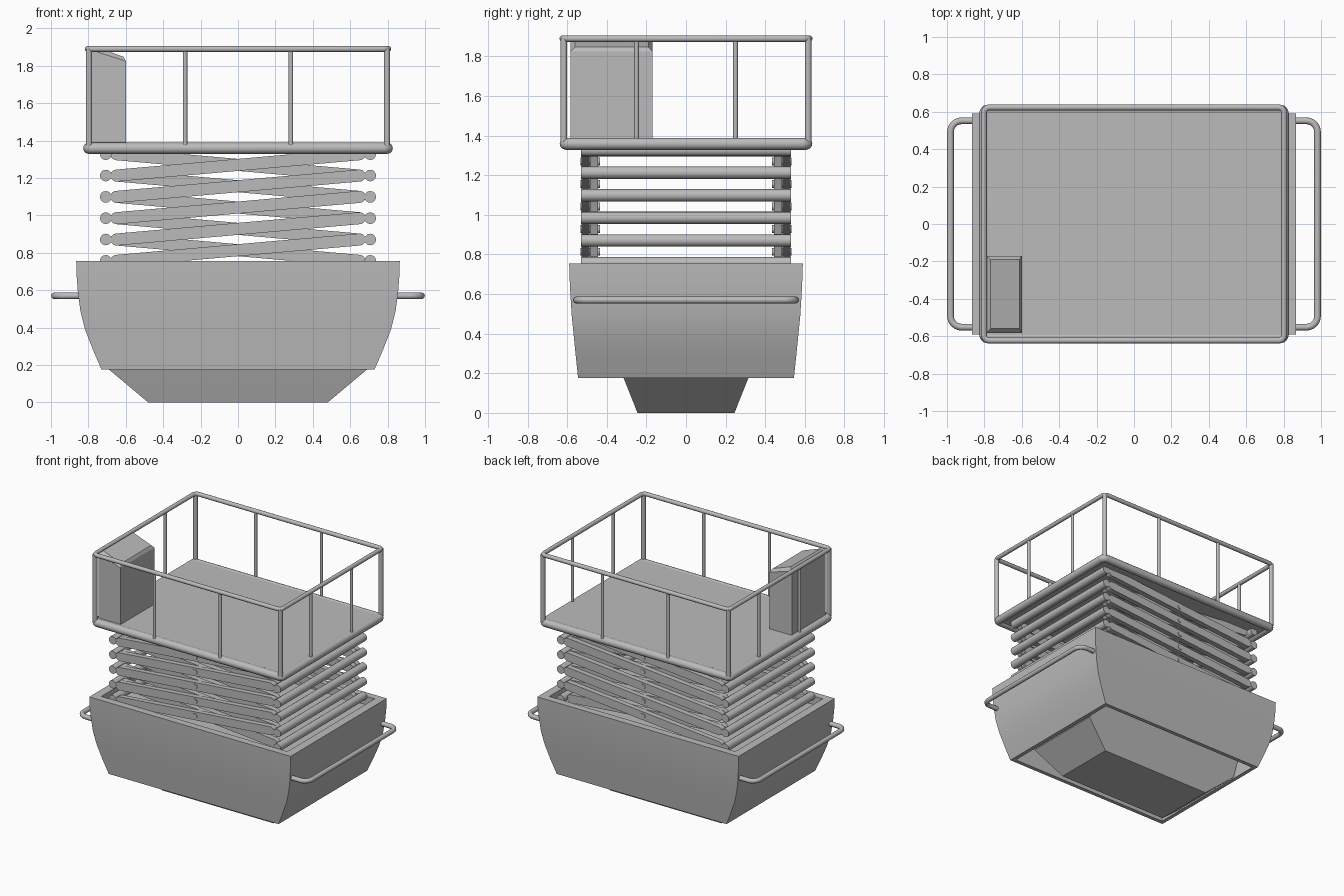
import bpy, bmesh, math
from mathutils import Vector

if "Cube" in bpy.data.objects:
    bpy.data.objects.remove(bpy.data.objects["Cube"])

grey = bpy.data.materials.new("plain grey")
grey.diffuse_color = (0.5, 0.5, 0.5, 1)
grey.use_nodes = True
grey.node_tree.nodes["Principled BSDF"].inputs["Base Color"].default_value = grey.diffuse_color


def finish(name, bm, angle=35):
    bmesh.ops.recalc_face_normals(bm, faces=bm.faces[:])
    me = bpy.data.meshes.new(name)
    bm.to_mesh(me)
    bm.free()
    me.materials.append(grey)
    ob = bpy.data.objects.new(name, me)
    bpy.context.collection.objects.link(ob)
    bpy.ops.object.select_all(action='DESELECT')
    ob.select_set(True)
    bpy.context.view_layer.objects.active = ob
    bpy.ops.object.shade_smooth_by_angle(angle=math.radians(angle))
    return ob


def loft(name, rings):
    """Stack of rectangles (half x, half y, z), capped at both ends."""
    bm = bmesh.new()
    loops = [[bm.verts.new((sx * a, sy * b, z)) for sx, sy in
              ((-1, -1), (1, -1), (1, 1), (-1, 1))] for a, b, z in rings]
    for lo, hi in zip(loops, loops[1:]):
        for i in range(4):
            j = (i + 1) % 4
            bm.faces.new((lo[i], lo[j], hi[j], hi[i]))
    bm.faces.new(loops[0])
    bm.faces.new(loops[-1])
    return finish(name, bm)


def prism(name, outline, y0, y1):
    """Extrude an xz outline from y0 to y1."""
    bm = bmesh.new()
    f = bm.faces.new([bm.verts.new((x, y0, z)) for x, z in outline])
    ext = bmesh.ops.extrude_face_region(bm, geom=[f])
    vs = [v for v in ext['geom'] if isinstance(v, bmesh.types.BMVert)]
    bmesh.ops.translate(bm, vec=(0, y1 - y0, 0), verts=vs)
    return finish(name, bm)


def rod(name, p, q, r, sides=16):
    p, q = Vector(p), Vector(q)
    bm = bmesh.new()
    bmesh.ops.create_cone(bm, cap_ends=True, segments=sides, radius1=r, radius2=r,
                          depth=(q - p).length)
    rot = Vector((0, 0, 1)).rotation_difference(q - p).to_matrix().to_4x4()
    bmesh.ops.transform(bm, matrix=rot, verts=bm.verts)
    bmesh.ops.translate(bm, vec=(p + q) / 2, verts=bm.verts)
    return finish(name, bm, 50)


def tube(name, pts, r, bend, closed=False):
    """Round tube along a path whose corners are rounded by bend."""
    pts = [Vector(p) for p in pts]
    n, path = len(pts), []
    for i, p in enumerate(pts):
        if not closed and i in (0, n - 1):
            path.append(p)
            continue
        a = p + (pts[i - 1] - p).normalized() * bend
        b = p + (pts[(i + 1) % n] - p).normalized() * bend
        c = a + b - p
        for k in range(7):
            t = k / 6 * math.pi / 2
            path.append(c + (a - c) * math.cos(t) + (b - c) * math.sin(t))
    cu = bpy.data.curves.new(name, 'CURVE')
    cu.dimensions = '3D'
    cu.bevel_depth, cu.bevel_resolution, cu.use_fill_caps = r, 4, True
    sp = cu.splines.new('POLY')
    sp.points.add(len(path) - 1)
    for q, v in zip(sp.points, path):
        q.co = (*v, 1)
    sp.use_cyclic_u = closed
    tmp = bpy.data.objects.new(name, cu)
    bpy.context.collection.objects.link(tmp)
    bpy.context.view_layer.update()
    bm = bmesh.new()
    me = bpy.data.meshes.new_from_object(
        tmp.evaluated_get(bpy.context.evaluated_depsgraph_get()))
    bm.from_mesh(me)
    bpy.data.objects.remove(tmp)
    return finish(name, bm, 50)


def rect(hx, hy, z):
    return [(-hx, -hy, z), (hx, -hy, z), (hx, hy, z), (-hx, hy, z)]


# hull: open underneath and recessed on top
loft("base_hull", [(.70, .515, .46), (.70, .515, .176), (.73, .545, .176),
                   (.775, .556, .28), (.818, .567, .39), (.843, .577, .49),
                   (.857, .584, .60), (.863, .588, .68), (.865, .59, .755),
                   (.80, .535, .755), (.80, .535, .69)])
loft("base_foot", [(.48, .245, 0), (.69, .315, .176), (.70, .42, .47)])

# side handles
for s, side in ((-1, "left"), (1, "right")):
    tube(side + "_handle", [(s * .82, -.552, .57), (s * .981, -.552, .57),
                            (s * .981, .552, .57), (s * .82, .552, .57)], .018, .06)

# scissor stack
Z0, STEP, STAGES = .757, .114, 5


def arm(name, z0, z1, y0, y1, r=.032):
    a = math.atan2(z1 - z0, 1.3)
    pts = []
    for cx, cz, start in ((.65, z1, a - math.pi / 2), (-.65, z0, a + math.pi / 2)):
        for k in range(9):
            t = start + math.pi * k / 8
            pts.append((cx + r * math.cos(t), cz + r * math.sin(t)))
    prism(name, pts, y0, y1)


for k in range(STAGES + 1):
    z = Z0 + k * STEP
    for x in (-.707, .707):
        rod("cross_bar", (x, -.53, z), (x, .53, z), .031)
    if k == STAGES:
        break
    for s in (-1, 1):
        arm("outer_arm", z, z + STEP, s * .488, s * .528)
        arm("inner_arm", z + STEP, z, s * .445, s * .485)
        rod("centre_pin", (0, s * .435, z + STEP / 2), (0, s * .533, z + STEP / 2), .02)

# platform deck with round rim
loft("platform_deck", [(.805, .615, 1.345), (.805, .615, 1.385)])
tube("platform_rim", rect(.798, .608, 1.359), .03, .02, True)

# guard rail
tube("top_rail", rect(.803, .623, 1.89), .016, .03, True)
for sx in (-1, 1):
    for sy in (-1, 1):
        rod("corner_post", (sx * .797, sy * .617, 1.37), (sx * .797, sy * .617, 1.89), .017)
        rod("front_back_post", (sx * .283, sy * .62, 1.37), (sx * .283, sy * .62, 1.89), .012)
        rod("side_post", (sx * .8, sy * .25, 1.37), (sx * .8, sy * .25, 1.89), .012)

# control box with sloping chamfered top
bm = bmesh.new()
loops = []
for x0, x1, y0, y1, z0, z1 in ((-.79, -.6, -.583, -.17, 1.38, 1.38),
                               (-.79, -.6, -.583, -.17, 1.885, 1.825),
                               (-.768, -.612, -.56, -.19, 1.905, 1.848)):
    loops.append([bm.verts.new(p) for p in ((x0, y0, z0), (x1, y0, z1),
                                            (x1, y1, z1), (x0, y1, z0))])
for lo, hi in zip(loops, loops[1:]):
    for i in range(4):
        j = (i + 1) % 4
        bm.faces.new((lo[i], lo[j], hi[j], hi[i]))
bm.faces.new(loops[0])
bm.faces.new(loops[-1])
finish("control_box", bm, 10)
